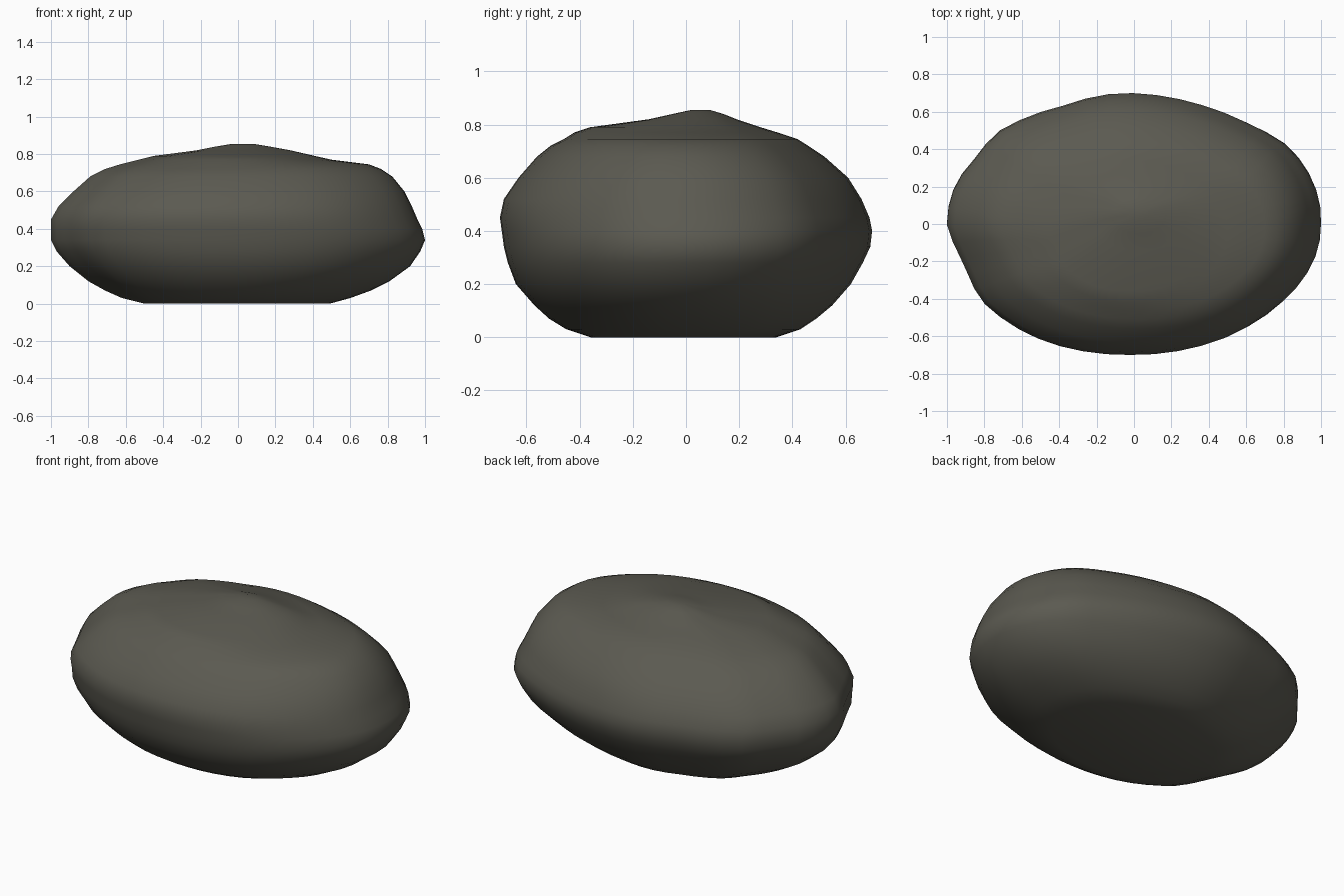
import bpy, bmesh, math

# Height levels: z, x min, x max, y min, y max
LEVELS = [
    (0.00, -.50, .49, -.36, .34), (0.03, -.62, .60, -.45, .43),
    (0.07, -.71, .71, -.515, .49), (0.12, -.80, .81, -.57, .55),
    (0.20, -.90, .92, -.64, .62), (0.28, -.97, .975, -.67, .665),
    (0.34, -1.0, 1.0, -.685, .693), (0.40, -1.0, .985, -.693, .70),
    (0.45, -1.0, .96, -.70, .69), (0.52, -.96, .93, -.685, .66),
    (0.60, -.88, .89, -.63, .61), (0.68, -.79, .825, -.56, .52),
    (0.72, -.71, .765, -.51, .46), (0.745, -.63, .70, -.46, .42),
    (0.77, -.53, .50, -.42, .345), (0.79, -.45, .41, -.36, .28),
    (0.82, -.22, .28, -.14, .19), (0.84, -.12, .17, -.05, .14),
    (0.855, -.03, .08, .02, .09)]

# Lumps of the outline: angle in degrees, radius factor against an ellipse
LUMPS = [(0, 1), (18, 1.01), (36, 1.02), (45, 1), (54, .983), (70, .982),
         (90, 1), (99, 1), (113, .977), (135, 1.01), (150, .986), (162, 1),
         (180, 1), (189, .973), (199, .953), (209, .98), (217, 1), (243, 1.01),
         (270, 1), (300, 1.01), (323, 1), (342, 1.005), (360, 1)]


def lump(deg):
    for (a, fa), (b, fb) in zip(LUMPS, LUMPS[1:]):
        if a <= deg <= b:
            return fa + (fb - fa) * (deg - a) / (b - a)
    return 1.0


# Boulder: stacked rings joined by quads, capped at both ends
SIDES = 48
bm = bmesh.new()
rings = []
for z, x0, x1, y0, y1 in LEVELS:
    ring = []
    for i in range(SIDES):
        deg = 360 * i / SIDES
        t, f = math.radians(deg), lump(deg)
        ring.append(bm.verts.new(((x0 + x1) / 2 + (x1 - x0) / 2 * f * math.cos(t),
                                  (y0 + y1) / 2 + (y1 - y0) / 2 * f * math.sin(t), z)))
    rings.append(ring)
for low, high in zip(rings, rings[1:]):
    for i in range(SIDES):
        j = (i + 1) % SIDES
        bm.faces.new((low[i], low[j], high[j], high[i]))
bm.faces.new(rings[0][::-1])
bm.faces.new(rings[-1])
for face in bm.faces:
    face.smooth = True

mesh = bpy.data.meshes.new("boulder")
bm.to_mesh(mesh)
bm.free()
boulder = bpy.data.objects.new("boulder", mesh)
bpy.context.collection.objects.link(boulder)

# Dark grey stone
stone = bpy.data.materials.new("dark grey stone")
stone.diffuse_color = (0.105, 0.102, 0.082, 1)
mesh.materials.append(stone)
